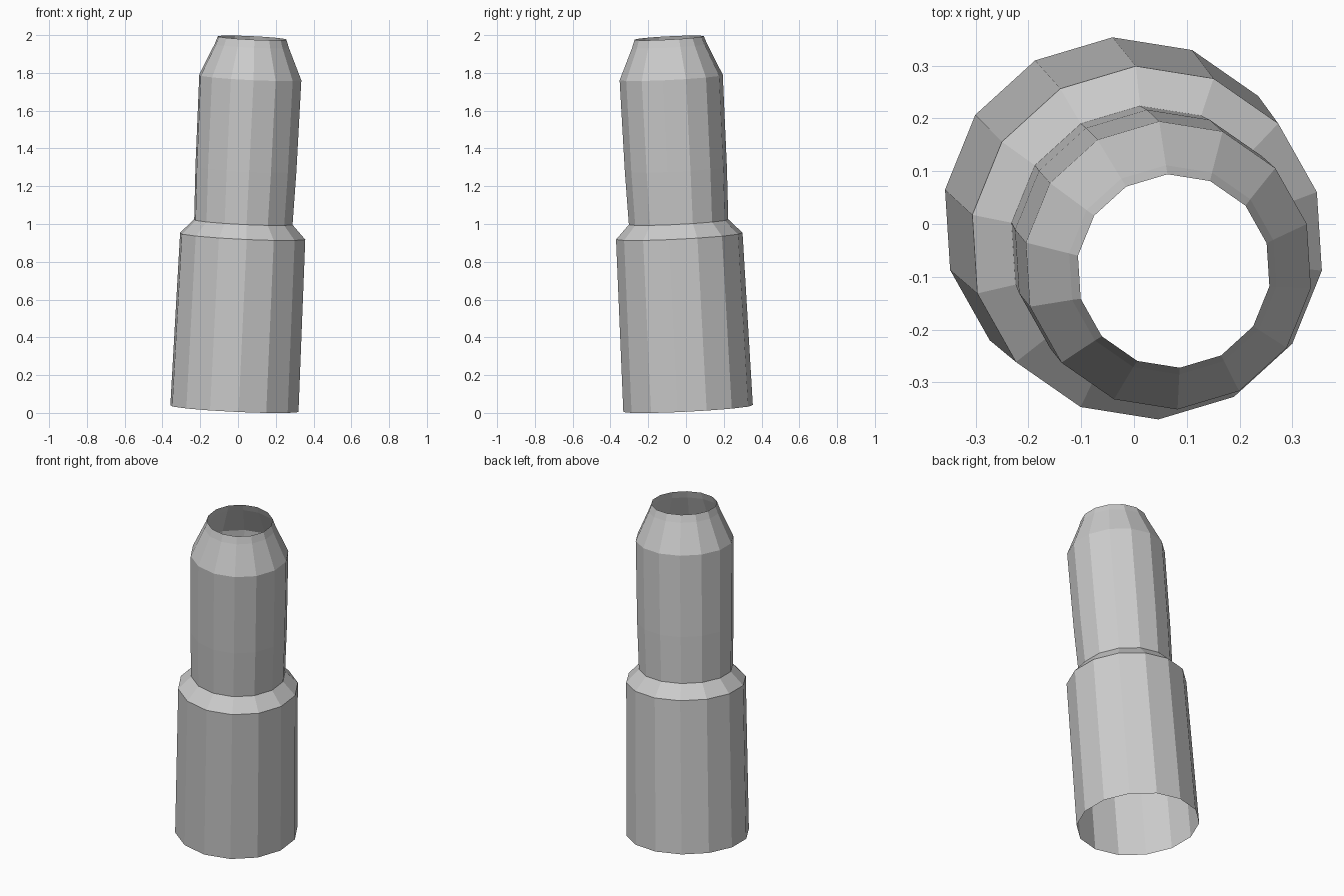
import bpy, bmesh, math
from mathutils import Matrix, Vector

if "Cube" in bpy.data.objects:
    bpy.data.objects.remove(bpy.data.objects["Cube"], do_unlink=True)

SIDES = 14
PHASE = math.radians(68)

# Plain grey for the whole shell
grey = bpy.data.materials.new("plain grey")
grey.use_nodes = True
colour = (0.6, 0.6, 0.6, 1)
grey.diffuse_color = colour
grey.node_tree.nodes["Principled BSDF"].inputs["Base Color"].default_value = colour

# Leaning centre line of the tube
base = Vector((-0.019, 0.011, 0.023))
axis = Vector((0.048, -0.051, 1)).normalized()
lean = Matrix.Translation(base) @ Vector((0, 0, 1)).rotation_difference(axis).to_matrix().to_4x4()

# Radius and height along the centre line: wide base, shoulder, neck, barrel, mouth
profile = [(0.344, 0), (0.336, 0.915), (0.264, 0.99), (0.271, 1.27),
           (0.274, 1.757), (0.199, 1.925), (0.184, 1.967)]

# Open-ended faceted shell
bm = bmesh.new()
rings = []
for radius, height in profile:
    angles = [PHASE + math.tau * i / SIDES for i in range(SIDES)]
    rings.append([bm.verts.new(lean @ Vector((radius * math.cos(a), radius * math.sin(a), height)))
                  for a in angles])
for low, high in zip(rings, rings[1:]):
    for i in range(SIDES):
        j = (i + 1) % SIDES
        bm.faces.new((low[i], low[j], high[j], high[i]))

mesh = bpy.data.meshes.new("stepped_tube")
bm.to_mesh(mesh)
bm.free()
mesh.materials.append(grey)
tube = bpy.data.objects.new("stepped_tube", mesh)
bpy.context.collection.objects.link(tube)
